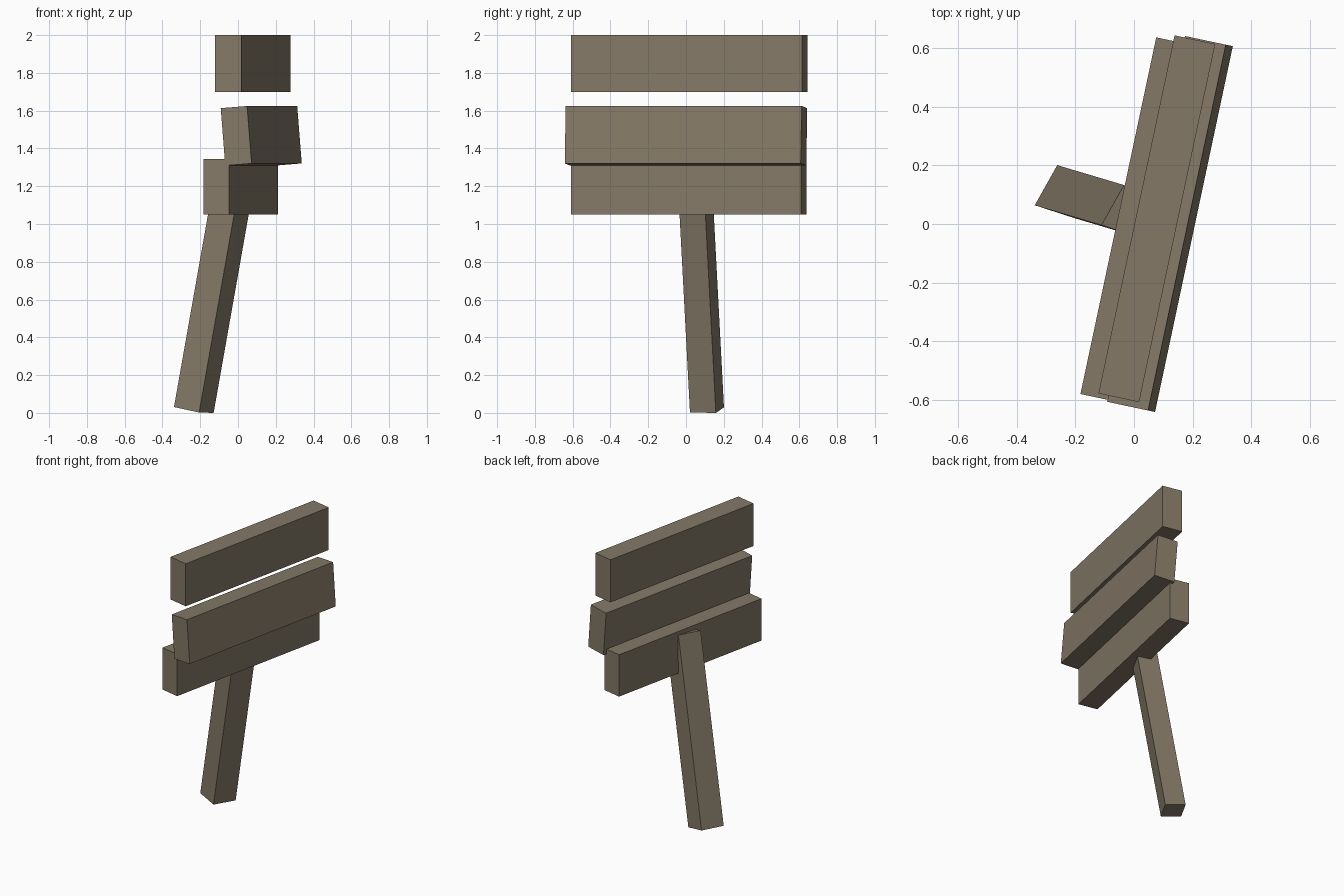
import bpy, bmesh
from math import sin, cos, radians
from mathutils import Matrix, Vector

if "Cube" in bpy.data.objects:
    bpy.data.objects.remove(bpy.data.objects["Cube"])

wood = bpy.data.materials.new("weathered_wood")
wood.diffuse_color = (0.23, 0.19, 0.135, 1)
wood.use_nodes = True
wood.node_tree.nodes["Principled BSDF"].inputs["Base Color"].default_value = wood.diffuse_color


def block(name, centre, a, b, c):
    """Box spanned by three full edge vectors around a centre."""
    m = Matrix((a, b, c)).transposed().to_4x4()
    m.translation = centre
    bm = bmesh.new()
    bmesh.ops.create_cube(bm, size=1, matrix=m)
    bmesh.ops.recalc_face_normals(bm, faces=bm.faces)
    me = bpy.data.meshes.new(name)
    bm.to_mesh(me)
    bm.free()
    me.materials.append(wood)
    ob = bpy.data.objects.new(name, me)
    bpy.context.collection.objects.link(ob)
    return ob


def plank(name, centre, length, thick, height, tilt=0):
    yaw, t = radians(12), radians(tilt)
    along = Vector((sin(yaw), cos(yaw), 0))
    out = Vector((cos(yaw), -sin(yaw), 0))
    up = Vector((0, 0, 1))
    block(name, centre, (out * cos(t) + up * sin(t)) * thick, along * length,
          (up * cos(t) - out * sin(t)) * height)


# Three sign boards, the middle one tipped about its long axis
plank("bottom_board", (0.014, 0.014, 1.197), 1.245, 0.138, 0.295)
plank("middle_board", (0.123, 0, 1.467), 1.277, 0.143, 0.305, 4.6)
plank("top_board", (0.078, 0.018, 1.85), 1.25, 0.142, 0.30)

# Leaning post, slightly skewed in section
corner = Vector((-0.339, 0.064, 0.031))
side = Vector((0.077, 0.137, -0.002))
depth = Vector((0.133, -0.043, -0.029))
rise = Vector((0.228, -0.068, 1.29))
block("post", corner + (side + depth + rise) / 2, side, depth, rise)
